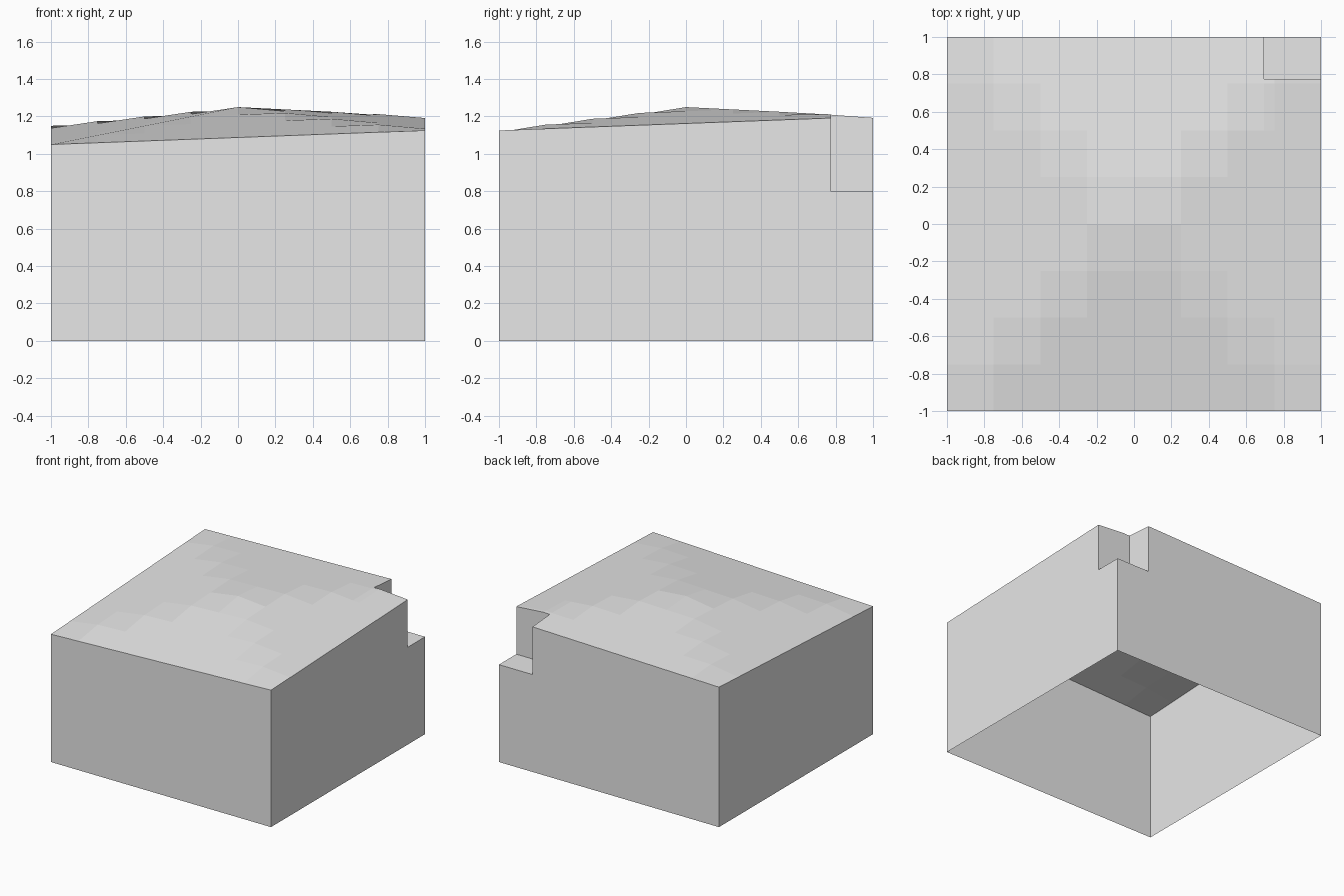
import bpy, bmesh
from mathutils import Vector

if "Cube" in bpy.data.objects:
    bpy.data.objects.remove(bpy.data.objects["Cube"])

# Corner heights of the block and the height of its low central peak
FL, FR, BL, BR, PEAK = 1.05, 1.125, 1.15, 1.2, 1.25
NX, NY, NZ = 0.695, 0.775, 0.8        # notch planes in the back right corner
E = 1e-4


def rim(x, y):
    """Height of the straight outer rim (bilinear between the corners)."""
    u, v = (x + 1) / 2, (y + 1) / 2
    return (FL * (1 - u) + FR * u) * (1 - v) + (BL * (1 - u) + BR * u) * v


def top_height(x, y):
    r = max(abs(x), abs(y))
    if r < E:
        return PEAK
    return PEAK + (rim(x / r, y / r) - PEAK) * r


bm = bmesh.new()

# Faceted top: 8 x 8 quads rising to the peak
N = 8
grid = []
for j in range(N + 1):
    row = []
    for i in range(N + 1):
        x, y = 2 * i / N - 1, 2 * j / N - 1
        row.append(bm.verts.new((x, y, top_height(x, y))))
    grid.append(row)
for j in range(N):
    for i in range(N):
        bm.faces.new((grid[j][i], grid[j][i + 1], grid[j + 1][i + 1], grid[j + 1][i]))


def extrude_down(edges, z):
    geo = bmesh.ops.extrude_edge_only(bm, edges=edges)["geom"]
    for v in geo:
        if isinstance(v, bmesh.types.BMVert):
            v.co.z = z


# Side walls, open at the bottom
extrude_down([e for e in bm.edges if e.is_boundary], 0)

# Corner notch: cut the faces near it, then remove the corner
for co, no in (((NX, 0, 0), (1, 0, 0)), ((0, NY, 0), (0, 1, 0)), ((0, 0, NZ), (0, 0, 1))):
    faces = [f for f in bm.faces
             if f.calc_center_median().x > 0.5 and f.calc_center_median().y > 0.5]
    edges = {e for f in faces for e in f.edges}
    verts = {v for f in faces for v in f.verts}
    bmesh.ops.bisect_plane(bm, geom=list(verts) + list(edges) + faces,
                           plane_co=co, plane_no=no, dist=E)


def in_notch(p):
    return p.x > NX - E and p.y > NY - E and p.z > NZ + E


gone = [f for f in bm.faces if in_notch(f.calc_center_median())]
bmesh.ops.delete(bm, geom=gone, context='FACES')

# Notch walls and floor
lip = [e for e in bm.edges if e.is_boundary
       and all(in_notch(v.co) and v.co.z > 1 for v in e.verts)]
extrude_down(lip, NZ)
bm.faces.new([bm.verts.new(Vector(p)) for p in
              ((NX, NY, NZ), (1, NY, NZ), (1, 1, NZ), (NX, 1, NZ))])

bmesh.ops.remove_doubles(bm, verts=bm.verts, dist=E)
bmesh.ops.recalc_face_normals(bm, faces=bm.faces)

mesh = bpy.data.meshes.new("notched_block")
bm.to_mesh(mesh)
bm.free()

grey = bpy.data.materials.new("light grey")
grey.diffuse_color = (0.8, 0.8, 0.8, 1)
grey.use_nodes = True
grey.node_tree.nodes["Principled BSDF"].inputs["Base Color"].default_value = grey.diffuse_color
mesh.materials.append(grey)
block = bpy.data.objects.new("notched_block", mesh)
bpy.context.collection.objects.link(block)
